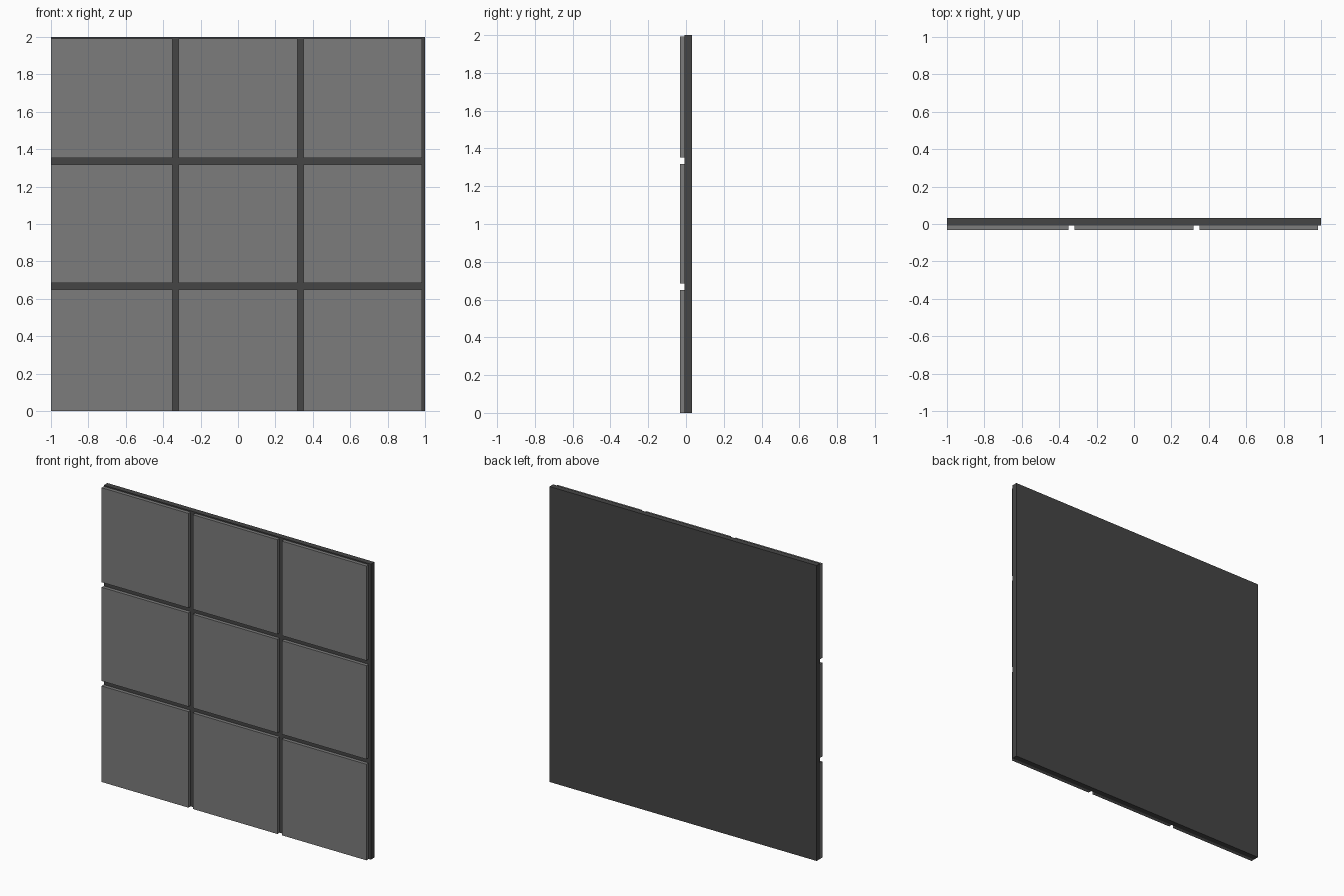
import bpy

if "Cube" in bpy.data.objects:
    bpy.data.objects.remove(bpy.data.objects["Cube"])


def material(name, value):
    mat = bpy.data.materials.new(name)
    mat.diffuse_color = (value, value, value, 1)
    mat.use_nodes = True
    mat.node_tree.nodes["Principled BSDF"].inputs["Base Color"].default_value = mat.diffuse_color
    return mat


def box(name, x, y, z, mat):
    """Box spanning the given (min, max) ranges."""
    spans = (x, y, z)
    bpy.ops.mesh.primitive_cube_add(size=1, location=[(a + b) / 2 for a, b in spans])
    obj = bpy.context.object
    obj.name = name
    obj.scale = [b - a for a, b in spans]
    bpy.ops.object.transform_apply(location=False, rotation=False, scale=True)
    obj.data.materials.append(mat)
    return obj


panel_grey = material("panel_grey", 0.2)
backing_grey = material("backing_grey", 0.06)

# Backing board
box("backing_board", (-1, 1), (-0.007, 0.031), (0, 2), backing_grey)

# Three by three grid of raised front panels, flush with the left and bottom edges
columns = [(-1, -0.35), (-0.317, 0.317), (0.35, 0.983)]
rows = [(0, 0.65), (0.684, 1.318), (1.352, 1.992)]
for r, z in enumerate(rows):
    for c, x in enumerate(columns):
        box(f"front_panel_{r + 1}_{c + 1}", x, (-0.031, -0.007), z, panel_grey)
